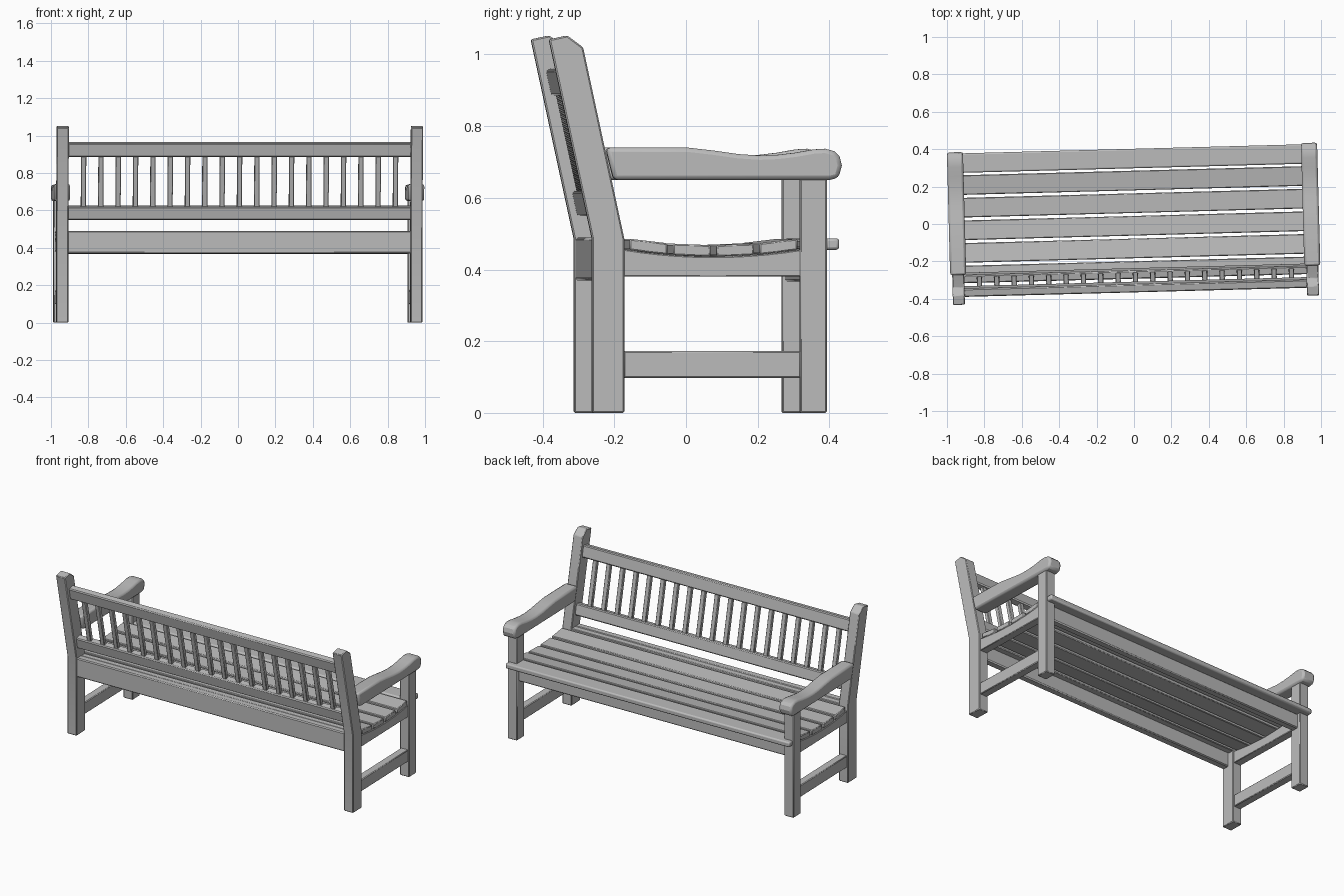
import bpy
from math import radians
from mathutils import Vector

if "Cube" in bpy.data.objects:
    bpy.data.objects.remove(bpy.data.objects["Cube"])

TURN = radians(1.52)   # the bench stands slightly turned
SIDE = 0.947           # centre of the end frames
INNER = 0.92           # how far rails reach into the posts

grey = bpy.data.materials.new("plain grey")
grey.use_nodes = True
grey.diffuse_color = (0.5, 0.5, 0.5, 1)
grey.node_tree.nodes["Principled BSDF"].inputs["Base Color"].default_value = (0.5, 0.5, 0.5, 1)


def plank(name, profile, x0, x1, bevel=0.004, segments=1):
    """Extrude a (y, z) outline along x, soften its edges."""
    n = len(profile)
    verts = [(x, y, z) for x in (x0, x1) for y, z in profile]
    faces = [tuple(range(n))[::-1], tuple(range(n, 2 * n))]
    faces += [(i, (i + 1) % n, n + (i + 1) % n, n + i) for i in range(n)]
    mesh = bpy.data.meshes.new(name)
    mesh.from_pydata(verts, [], faces)
    mesh.materials.append(grey)
    obj = bpy.data.objects.new(name, mesh)
    bpy.context.collection.objects.link(obj)
    obj.rotation_euler.z = TURN
    mod = obj.modifiers.new("soft edges", 'BEVEL')
    mod.width, mod.segments = bevel, segments
    mod.limit_method, mod.angle_limit = 'ANGLE', radians(40)
    bpy.ops.object.select_all(action='DESELECT')
    obj.select_set(True)
    bpy.context.view_layer.objects.active = obj
    bpy.ops.object.shade_smooth_by_angle(angle=radians(25))
    return obj


def box(y0, y1, z0, z1):
    return [(y0, z0), (y1, z0), (y1, z1), (y0, z1)]


def leaning(z0, z1, thick):
    """Rectangle tilted with the backrest, centred in the posts."""
    lean = Vector((-0.215, 1)).normalized()
    across = Vector((lean.y, -lean.x)) * thick / 2
    a, b = (Vector((-0.243 - 0.215 * (z - 0.489), z)) for z in (z0, z1))
    return [tuple(p) for p in (a - across, a + across, b + across, b - across)]


def seat_top(y):
    return 0.468 + 0.019 * ((y - 0.05) / 0.24) ** 2


# End frames
back_post = [(-0.288, 0), (-0.198, 0), (-0.198, 0.486), (-0.313, 1.02),
             (-0.357, 1.053), (-0.408, 1.042), (-0.288, 0.486)]
arm = [(-0.228, 0.65), (0.375, 0.65), (0.4, 0.656), (0.409, 0.69), (0.403, 0.715),
       (0.388, 0.73), (0.363, 0.737), (0.33, 0.735), (0.28, 0.726), (0.23, 0.72),
       (0.18, 0.718), (0.12, 0.722), (0.05, 0.732), (-0.02, 0.74), (-0.25, 0.74)]
curve = [-0.2 + 0.05 * i for i in range(11)]
seat_rail = [(-0.2, 0.38), (0.3, 0.38)] + [(y, seat_top(y) - 0.032) for y in reversed(curve)]

for label, s in (("left", 1), ("right", -1)):
    x = s * SIDE
    plank(label + "_back_post", back_post, x - 0.032, x + 0.032)
    plank(label + "_front_leg", box(0.292, 0.367, 0, 0.655), x - 0.032, x + 0.032)
    plank(label + "_armrest", arm, x - 0.043, x + 0.043, 0.012, 2)
    plank(label + "_seat_rail", seat_rail, x - 0.025, x + 0.025, 0.003)
    plank(label + "_stretcher", box(-0.2, 0.295, 0.098, 0.173), x - 0.025, x + 0.025)

# Long rails under the seat
plank("rear_apron", box(-0.284, -0.238, 0.37, 0.489), -INNER, INNER, 0.006)
plank("front_apron", box(0.3, 0.345, 0.366, 0.458), -INNER, INNER, 0.006)

# Curved seat of slats
for i in range(4):
    y0 = -0.183 + 0.121 * i
    y1 = y0 + 0.105
    z0, z1 = seat_top(y0), seat_top(y1)
    plank(f"seat_slat_{i + 1}", [(y0, z0 - 0.032), (y1, z1 - 0.032), (y1, z1), (y0, z0)],
          -0.972, 0.972)
plank("rear_seat_strip", box(-0.24, -0.199, 0.455, 0.487), -INNER, INNER)
plank("front_seat_slat", box(0.298, 0.402, 0.455, 0.487), -INNER, INNER, 0.008, 2)
plank("front_seat_nose", box(0.362, 0.402, 0.455, 0.487), -0.972, 0.972, 0.008, 2)

# Backrest
plank("top_back_rail", leaning(0.889, 0.962, 0.045), -INNER, INNER, 0.006)
plank("lower_back_rail", leaning(0.553, 0.622, 0.045), -INNER, INNER, 0.006)
for i in range(19):
    x = (i - 9) * 0.0927
    plank(f"back_slat_{i + 1}", leaning(0.61, 0.9, 0.024), x - 0.014, x + 0.014, 0.003)
